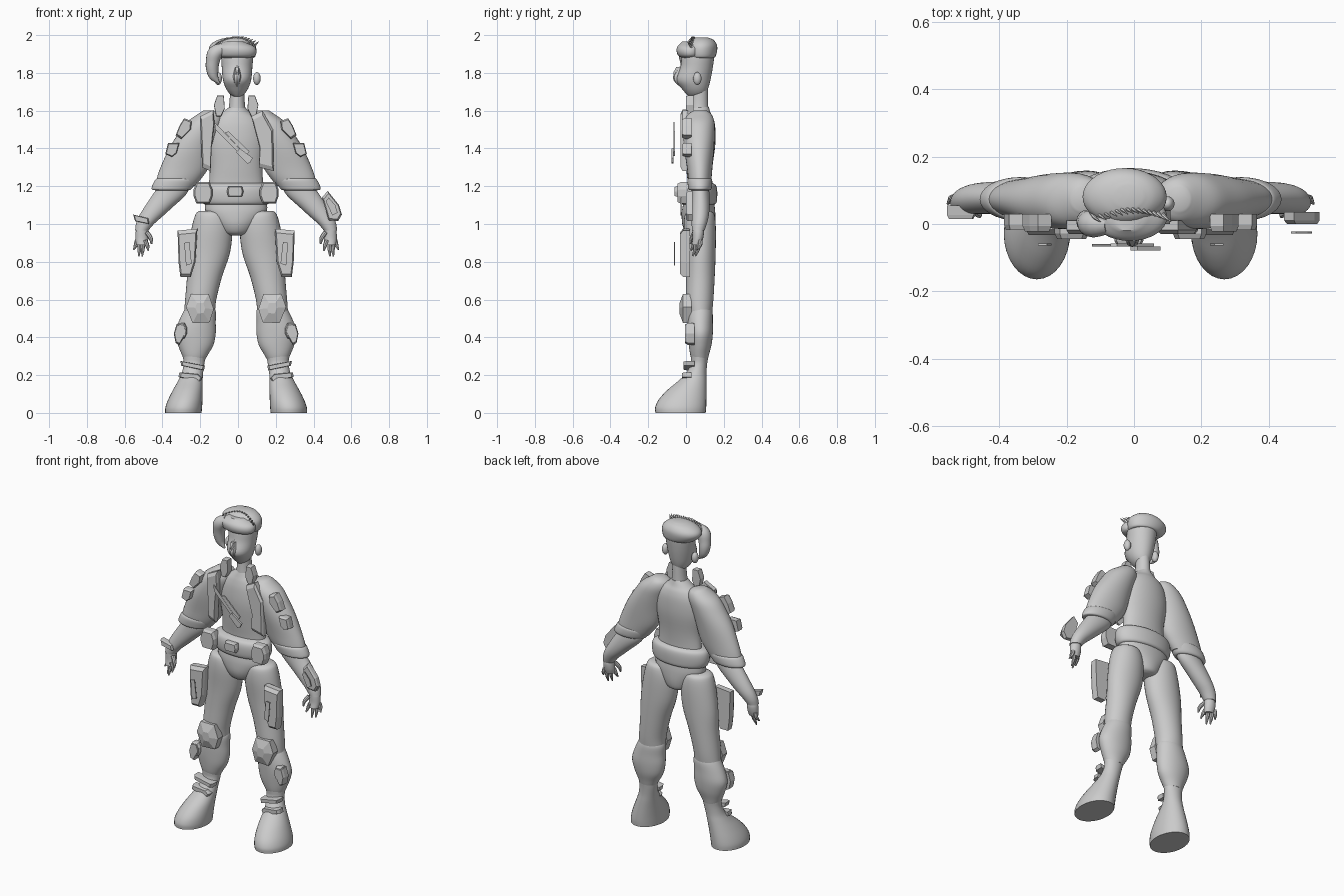
import bpy, bmesh, math
from mathutils import Vector

CX = -0.01                      # symmetry plane of the figure
grey = bpy.data.materials.new("plain_grey")
grey.diffuse_color = (0.6, 0.6, 0.6, 1)


def finish(name, bm, smooth=True):
    bmesh.ops.recalc_face_normals(bm, faces=bm.faces)
    me = bpy.data.meshes.new(name)
    bm.to_mesh(me)
    bm.free()
    me.materials.append(grey)
    ob = bpy.data.objects.new(name, me)
    bpy.context.collection.objects.link(ob)
    if smooth:
        bpy.ops.object.select_all(action='DESELECT')
        ob.select_set(True)
        bpy.context.view_layer.objects.active = ob
        bpy.ops.object.shade_smooth_by_angle(angle=math.radians(40))
    return ob


def flip(rows):
    return [(r[0], 2 * CX - r[2], 2 * CX - r[1]) + tuple(r[3:]) for r in rows]


def spline(pts, steps):
    """Catmull-Rom through tuples of numbers."""
    v = [Vector(p) for p in pts]
    v = [2 * v[0] - v[1]] + v + [2 * v[-1] - v[-2]]
    out = []
    for i in range(1, len(v) - 2):
        a, b, c, d = v[i - 1:i + 3]
        for s in range(steps):
            t = s / steps
            out.append(0.5 * (2 * b + (c - a) * t + (2 * a - 5 * b + 4 * c - d) * t * t
                              + (3 * b - a - 3 * c + d) * t ** 3))
    return out + [v[-2]]


def skin(name, rings):
    bm = bmesh.new()
    vs = [[bm.verts.new(p) for p in ring] for ring in rings]
    n = len(vs[0])
    for a, b in zip(vs, vs[1:]):
        for i in range(n):
            bm.faces.new((a[i], a[(i + 1) % n], b[(i + 1) % n], b[i]))
    bm.faces.new(vs[0])
    bm.faces.new(vs[-1])
    return finish(name, bm)


def body(name, rows, n=32, steps=4):
    """Loft of level ellipses; each row is height, x range, y range."""
    rings = []
    for z, x0, x1, y0, y1 in spline(rows, steps):
        rings.append([((x0 + x1) / 2 + (x1 - x0) / 2 * math.cos(2 * math.pi * k / n),
                       (y0 + y1) / 2 + (y1 - y0) / 2 * math.sin(2 * math.pi * k / n), z)
                      for k in range(n)])
    return skin(name, rings)


def pair(name, rows, **kw):
    body("left_" + name, rows, **kw)
    body("right_" + name, flip(rows), **kw)


def strand(name, pts, n=8, steps=4):
    """Round tube along points (x, y, z, radius)."""
    p = spline(pts, steps)
    rings = []
    for i, q in enumerate(p):
        t = (p[min(i + 1, len(p) - 1)] - p[max(i - 1, 0)]).to_3d().normalized()
        u = t.orthogonal().normalized() if abs(t.y) > 0.9 else t.cross(Vector((0, 1, 0))).normalized()
        w = t.cross(u)
        c = Vector(q[:3])
        rings.append([c + max(q[3], 0.001) * (u * math.cos(2 * math.pi * k / n)
                      + w * math.sin(2 * math.pi * k / n)) for k in range(n)])
    return skin(name, rings)


def plate(name, outline, y0, y1, taper=0.85):
    """Slab from an (x, z) outline; the front at y0 is shrunk by taper."""
    cx = sum(p[0] for p in outline) / len(outline)
    cz = sum(p[1] for p in outline) / len(outline)
    ym = y0 + (y1 - y0) * 0.3
    bm = bmesh.new()
    rings = [[bm.verts.new((cx + (x - cx) * s, y, cz + (z - cz) * s)) for x, z in outline]
             for y, s in ((y1, 1), (ym, 1), (y0, taper))]
    n = len(outline)
    for a, b in zip(rings, rings[1:]):
        for i in range(n):
            bm.faces.new((a[i], a[(i + 1) % n], b[(i + 1) % n], b[i]))
    bm.faces.new(rings[0])
    bm.faces.new(rings[-1])
    return finish(name, bm, False)


def plates(name, outline, *a, **kw):
    plate("left_" + name, outline, *a, **kw)
    plate("right_" + name, [(2 * CX - x, z) for x, z in outline], *a, **kw)


def ball(name, c, r):
    bm = bmesh.new()
    bmesh.ops.create_uvsphere(bm, u_segments=28, v_segments=18, radius=1)
    for v in bm.verts:
        v.co = Vector((c[i] + v.co[i] * r[i] for i in range(3)))
    return finish(name, bm)


# Torso, belt and hips
body("torso", [(1.05, -.17, .15, .01, .14), (1.2, -.155, .135, .01, .135), (1.3, -.15, .13, .0, .14),
               (1.42, -.165, .145, -.01, .155), (1.51, -.155, .135, -.005, .155), (1.56, -.125, .105, .005, .145),
               (1.59, -.085, .065, .015, .13), (1.62, -.045, .035, .025, .12)])
body("neck", [(1.58, -.055, .045, .02, .12), (1.64, -.046, .036, .025, .117), (1.72, -.04, .034, .03, .115)])
body("belt", [(1.1, -.165, .145, -.01, .14), (1.11, -.185, .165, -.028, .16), (1.14, -.197, .177, -.035, .165),
              (1.18, -.197, .177, -.035, .165), (1.205, -.185, .165, -.025, .158), (1.217, -.155, .135, .0, .14)], n=40)
body("hips", [(.94, -.055, .035, .03, .12), (.955, -.09, .07, .0, .145), (1.0, -.125, .105, -.02, .155),
              (1.06, -.17, .15, -.022, .155), (1.11, -.175, .155, -.015, .15)])

# Legs and boots
pair("trouser_leg", [(1.07, -.205, -.075, .02, .13), (1.05, -.225, -.05, -.005, .15), (.98, -.245, -.03, -.012, .158),
                     (.85, -.265, -.042, -.003, .157), (.72, -.27, -.085, .0, .152), (.6, -.28, -.115, .0, .145),
                     (.53, -.285, -.122, .01, .138)])
pair("lower_trouser_leg", [(.57, -.27, -.135, .03, .125), (.54, -.287, -.118, .012, .14), (.48, -.315, -.118, .008, .142),
                           (.42, -.332, -.118, .01, .142), (.36, -.318, -.13, .015, .135), (.31, -.298, -.158, .022, .122),
                           (.28, -.285, -.175, .03, .115)])
pair("boot", [(.3, -.292, -.17, .025, .117), (.26, -.288, -.178, .025, .112), (.21, -.298, -.185, .0, .108),
              (.17, -.317, -.187, -.04, .108), (.12, -.345, -.187, -.1, .108), (.07, -.37, -.188, -.145, .108),
              (.03, -.384, -.19, -.163, .107), (.0, -.386, -.193, -.162, .104)])

# Sleeves, cuffs and forearms
pair("sleeve", [(1.6, -.185, -.125, .04, .11), (1.58, -.215, -.09, .01, .135), (1.54, -.27, -.08, -.01, .15),
                (1.48, -.315, -.1, -.015, .152), (1.4, -.365, -.125, -.01, .148), (1.3, -.41, -.155, .005, .14),
                (1.24, -.43, -.195, .012, .135), (1.2, -.435, -.23, .02, .13)])
pair("cuff", [(1.245, -.42, -.23, .02, .125), (1.235, -.437, -.215, .008, .138), (1.2, -.455, -.235, .01, .138),
              (1.182, -.455, -.25, .015, .132), (1.178, -.435, -.265, .03, .12)])
pair("forearm", [(1.2, -.42, -.25, .03, .12), (1.15, -.455, -.28, .03, .125), (1.09, -.495, -.345, .03, .125),
                 (1.04, -.525, -.4, .03, .12), (1.0, -.54, -.445, .03, .11), (.965, -.545, -.475, .032, .098)])
pair("palm", [(.985, -.535, -.475, .035, .09), (.955, -.542, -.475, .035, .095), (.92, -.543, -.475, .035, .09),
              (.89, -.538, -.48, .03, .08)], n=16)
for side, s in (("left", 1), ("right", -1)):
    for i, (x, tx, tz, y) in enumerate([(-.535, -.552, .865, .075), (-.525, -.525, .83, .065),
                                        (-.508, -.507, .83, .05), (-.492, -.475, .86, .04)]):
        pts = [(x, y, .915, .011), ((x + tx) / 2 + .003, y, (.915 + tz) / 2, .011), (tx, y - .015, tz, .004)]
        strand(f"{side}_finger_{i + 1}", [(CX + (a - CX) * s, b, c, r) for a, b, c, r in pts])
    pts = [(-.482, .045, .955, .012), (-.462, .03, .925, .011), (-.458, .022, .895, .005)]
    strand(side + "_thumb", [(CX + (a - CX) * s, b, c, r) for a, b, c, r in pts])

# Head with pointed face
body("head", [(1.675, -.025, .015, .015, .09), (1.69, -.045, .035, .0, .105), (1.72, -.065, .055, -.025, .118),
              (1.765, -.08, .07, -.052, .13), (1.83, -.086, .076, -.03, .142), (1.9, -.088, .08, -.018, .15),
              (1.95, -.07, .06, .02, .14)])
strand("nose", [(-.005, -.015, 1.84, .01), (-.005, -.043, 1.79, .02), (-.005, -.046, 1.765, .019),
                (-.005, -.02, 1.73, .01)])
plate("nose_bridge", [(-.02, 1.75), (.01, 1.75), (.005, 1.83), (-.015, 1.83)], -.066, -.02, taper=.35)
for side, x in (("left", -.105), ("right", .1)):
    ball(side + "_ear", (x, .06, 1.77), (.02, .022, .034))

# Hair: cap, front roll, side sweep and row of spikes
body("hair_cap", [(1.878, -.075, .07, .03, .135), (1.885, -.115, .09, .005, .155), (1.92, -.15, .097, -.005, .165),
                  (1.95, -.145, .09, .0, .163), (1.975, -.105, .062, .02, .145), (1.988, -.055, .025, .05, .115)], n=36)
body("hair_roll", [(1.88, -.075, .06, -.02, .05), (1.89, -.11, .09, -.04, .08), (1.915, -.12, .098, -.05, .09),
                   (1.94, -.12, .085, -.045, .09), (1.965, -.07, .03, -.02, .07)])
strand("hair_sweep", [(-.075, .0, 1.93, .03), (-.12, .0, 1.905, .04), (-.134, .005, 1.86, .036),
                      (-.136, .01, 1.82, .033), (-.127, .012, 1.78, .024), (-.1, .012, 1.745, .004)], n=16)
for i in range(14):
    t = i / 13
    x, k = -.115 + .21 * t, math.sin(math.pi * t)
    y, z = .018 + .025 * k, 1.94 + .035 * k
    strand(f"hair_spike_{i + 1}", [(x - .012, y + .015, z - .012, .006), (x, y, z + .012, .005),
                                   (x + .016, y - .012, z + .026 - .008 * k, .001)], n=6, steps=3)

# Vest panels and collar
plate("left_vest_panel", [(-.2, 1.57), (-.13, 1.605), (-.125, 1.54), (-.14, 1.4), (-.145, 1.28), (-.19, 1.3)], -.03, .01)
plate("right_vest_panel", [(.07, 1.57), (.13, 1.6), (.185, 1.5), (.19, 1.28), (.11, 1.3), (.115, 1.4)], -.03, .01)
plates("collar", [(-.128, 1.63), (-.11, 1.68), (-.075, 1.68), (-.07, 1.61), (-.09, 1.57), (-.115, 1.57)], .0, .04, taper=.95)

# Chest strap
plate("chest_strap", [(-.125, 1.54), (-.1, 1.515), (.03, 1.375), (.005, 1.375), (-.12, 1.5)], -.066, -.06, taper=1)
plate("strap_upper_edge", [(-.07, 1.485), (-.05, 1.49), (.06, 1.385), (.045, 1.36)], -.066, -.058, taper=1)
plate("strap_buckle", [(-.01, 1.38), (.01, 1.4), (.078, 1.35), (.065, 1.325), (.05, 1.32)], -.078, -.066, taper=1)


def octagon(x, z, w, h, c=.3):
    return [(x + a * w, z + b * h) for a, b in ((-1, -c), (-1, c), (-1 + c, 1), (1 - c, 1),
                                               (1, c), (1, -c), (1 - c, -1), (-1 + c, -1))]


# Belt pouches and buckle
plates("belt_pouch", octagon(-.185, 1.165, .05, .057), -.045, .01)
plate("belt_buckle", octagon(-.015, 1.172, .043, .027, .15), -.062, -.02)

# Thigh holsters with thin front tabs
plates("holster", [(-.32, .965), (-.215, .975), (-.225, .8), (-.25, .72), (-.305, .72), (-.315, .8)], -.032, .02)
plates("holster_tab", [(-.285, .9), (-.258, .905), (-.245, .79), (-.275, .78)], -.064, -.058, taper=1)

# Knee pads, shin plates and ankle straps
plates("knee_pad", [(-.275, .56), (-.25, .63), (-.155, .63), (-.128, .55), (-.15, .48), (-.24, .475)], -.035, .03, taper=.35)
plates("shin_plate", [(-.34, .42), (-.325, .47), (-.285, .475), (-.27, .43), (-.31, .36), (-.33, .37)], -.005, .045)
plates("shin_side_plate", octagon(-.3, .435, .03, .04, .4), -.002, .04)
plates("ankle_strap", [(-.305, .275), (-.175, .25), (-.18, .225), (-.3, .25)], -.012, .045)
plates("lower_ankle_strap", [(-.315, .19), (-.2, .165), (-.19, .185), (-.21, .205), (-.31, .215)], -.02, .03)

# Sleeve pads
plates("shoulder_pad", [(-.33, 1.47), (-.31, 1.52), (-.285, 1.56), (-.245, 1.545), (-.25, 1.5), (-.3, 1.45)], -.022, .03)
plates("upper_arm_pad", [(-.385, 1.37), (-.37, 1.43), (-.31, 1.43), (-.325, 1.375), (-.35, 1.355)], -.018, .03)

# Forearm devices
plate("forearm_case", [(.445, 1.14), (.475, 1.175), (.535, 1.1), (.55, 1.05), (.53, 1.015), (.48, 1.02)], .0, .035)
plate("forearm_case_tab", [(.465, 1.12), (.48, 1.14), (.515, 1.1), (.527, 1.06), (.5, 1.045)], -.028, -.022, taper=1)
plate("wrist_plate", [(-.555, 1.05), (-.475, 1.03), (-.47, 1.0), (-.545, 1.015)], .015, .055)
